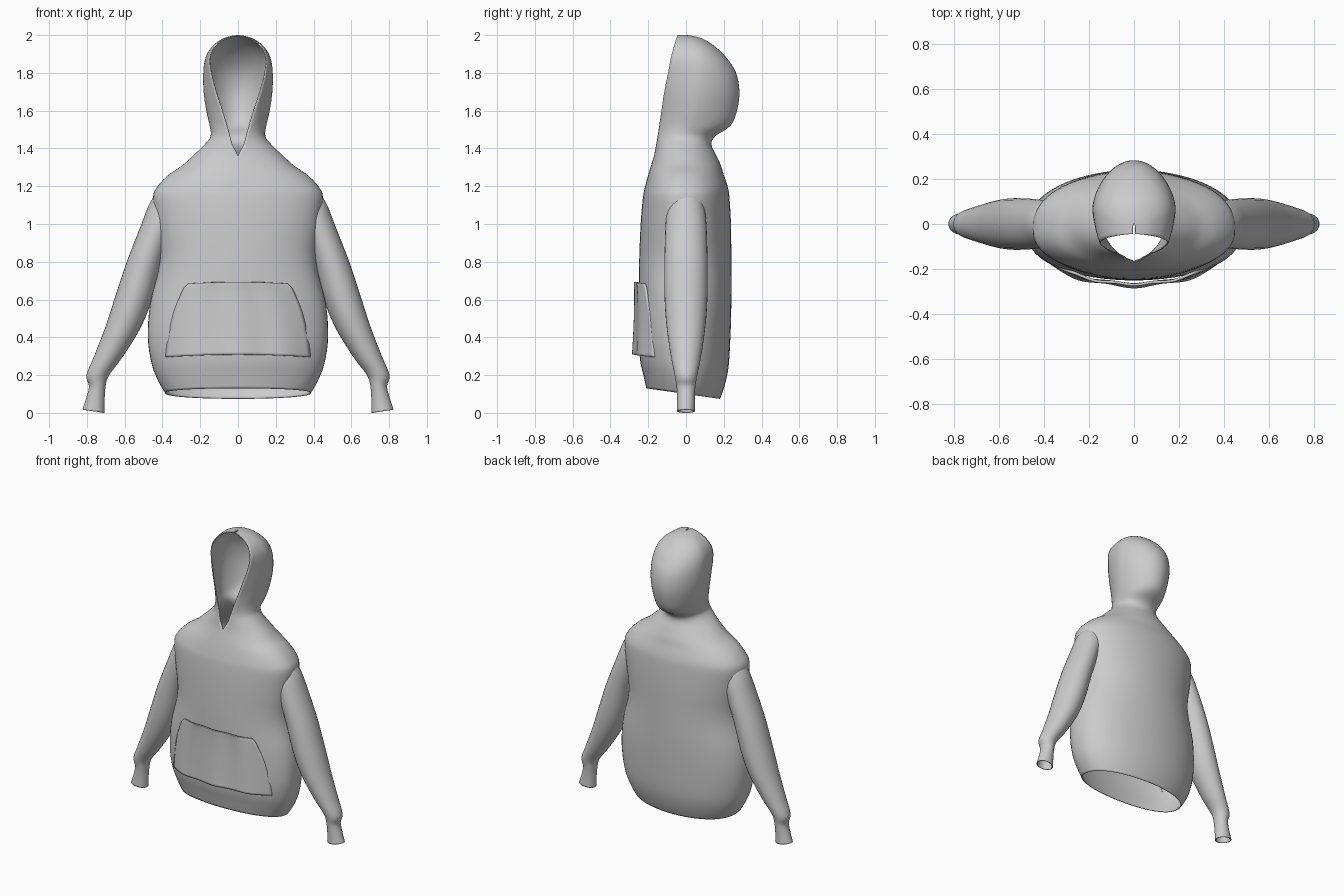
import bpy
import bmesh
from math import sin, cos, pi, asin

cube = bpy.data.objects.get("Cube")
if cube:
    bpy.data.objects.remove(cube)

cloth = bpy.data.materials.new("grey_cloth")
cloth.use_nodes = True
GREY = (0.6, 0.6, 0.6, 1)
cloth.diffuse_color = GREY
cloth.node_tree.nodes["Principled BSDF"].inputs["Base Color"].default_value = GREY


def spline(keys, steps):
    """Smooth Catmull-Rom rows through the key rows."""
    rows = []
    for i in range(len(keys) - 1):
        p0, p1 = keys[max(i - 1, 0)], keys[i]
        p2, p3 = keys[i + 1], keys[min(i + 2, len(keys) - 1)]
        for s in range(steps):
            t = s / steps
            rows.append([b + 0.5 * t * (c - a + t * (2 * a - 5 * b + 4 * c - d
                         + t * (3 * (b - c) + d - a)))
                         for a, b, c, d in zip(p0, p1, p2, p3)])
    rows.append(list(keys[-1]))
    return rows


def loft(name, rows, thickness, mirror=False):
    """Skin rows of points into a thin smooth cloth shell."""
    bm = bmesh.new()
    grid = [[bm.verts.new(p) for p in row] for row in rows]
    for lo, hi in zip(grid, grid[1:]):
        for i in range(len(lo) - 1):
            bm.faces.new((lo[i], hi[i], hi[i + 1], lo[i + 1]))
    bmesh.ops.remove_doubles(bm, verts=bm.verts, dist=0.0002)
    mesh = bpy.data.meshes.new(name)
    bm.to_mesh(mesh)
    bm.free()
    mesh.materials.append(cloth)
    obj = bpy.data.objects.new(name, mesh)
    bpy.context.collection.objects.link(obj)
    if mirror:
        obj.modifiers.new("Mirror", "MIRROR").use_mirror_merge = False
    obj.modifiers.new("Solidify", "SOLIDIFY").thickness = thickness
    bpy.ops.object.select_all(action="DESELECT")
    obj.select_set(True)
    bpy.context.view_layer.objects.active = obj
    bpy.ops.object.shade_smooth_by_angle(angle=0.9)
    return obj


# Torso and hood: height, half width, front y, back y, opening half width, roundness
body_keys = [
    (0.10, 0.385, -0.21, 0.18, 0, 0.85),
    (0.17, 0.425, -0.225, 0.205, 0, 0.85),
    (0.26, 0.458, -0.243, 0.225, 0, 0.85),
    (0.40, 0.477, -0.25, 0.235, 0, 0.85),
    (0.58, 0.465, -0.25, 0.24, 0, 0.85),
    (0.80, 0.415, -0.248, 0.24, 0, 0.85),
    (1.00, 0.435, -0.24, 0.238, 0, 0.85),
    (1.14, 0.45, -0.228, 0.23, 0, 0.85),
    (1.20, 0.425, -0.216, 0.22, 0, 0.85),
    (1.26, 0.368, -0.20, 0.20, 0, 0.9),
    (1.31, 0.295, -0.185, 0.185, 0, 0.95),
    (1.36, 0.24, -0.17, 0.162, 0, 1),
    (1.42, 0.178, -0.158, 0.135, 0.03, 1),
    (1.465, 0.145, -0.15, 0.155, 0.043, 1),
    (1.52, 0.15, -0.142, 0.235, 0.06, 1.1),
    (1.60, 0.168, -0.13, 0.27, 0.085, 1.2),
    (1.70, 0.182, -0.115, 0.283, 0.118, 1.2),
    (1.80, 0.184, -0.095, 0.265, 0.145, 1.2),
    (1.88, 0.172, -0.08, 0.215, 0.152, 1.1),
    (1.94, 0.137, -0.064, 0.153, 0.125, 1),
    (1.98, 0.083, -0.052, 0.09, 0.075, 1),
    (1.996, 0.035, -0.046, 0.035, 0.03, 1),
    (2.0, 0.006, -0.044, 0.0, 0.005, 1),
]


def body_ring(z, w, front, back, gap, power, segments=64):
    gap = min(max(gap, 0), 0.98 * w)
    end = pi - asin(gap / w)
    mid = front + 0.45 * (back - front)
    reach = (mid - front) / abs(cos(end)) ** power
    ring = []
    for i in range(segments + 1):
        a = end * (2 * i / segments - 1)
        c = abs(cos(a)) ** power
        y = mid + (back - mid) * c if cos(a) > 0 else mid - reach * c
        tilt = 0.17 * max(0, 1 - z / 0.35) ** 0.5 * -y    # hem dips at the back
        ring.append((w * sin(a), y, z + tilt))
    return ring


loft("torso_and_hood", [body_ring(*r) for r in spline(body_keys, 4)], 0.006)

# Sleeves: height, centre x, half width, half depth
sleeve_keys = [
    (1.17, 0.36, 0.07, 0.075),
    (1.10, 0.382, 0.09, 0.095),
    (1.00, 0.42, 0.091, 0.108),
    (0.80, 0.494, 0.095, 0.114),
    (0.60, 0.555, 0.1, 0.113),
    (0.45, 0.61, 0.094, 0.102),
    (0.30, 0.685, 0.077, 0.08),
    (0.20, 0.742, 0.06, 0.06),
    (0.14, 0.745, 0.044, 0.05),
    (0.07, 0.755, 0.049, 0.047),
    (0.0, 0.766, 0.058, 0.048),
]


def sleeve_ring(z, x, w, d, segments=32):
    angles = [2 * pi * i / segments for i in range(segments + 1)]
    lift = 0.15 * max(0, 1 - z / 0.15)    # cuff edge rises outward
    return [(x + w * cos(a), d * sin(a), z + lift * w * (1 + cos(a))) for a in angles]


loft("sleeves", [sleeve_ring(*r) for r in spline(sleeve_keys, 5)], 0.006, mirror=True)

# Front pocket: height, half width, bulge
pocket_keys = [
    (0.295, 0.385, 0.026),
    (0.40, 0.372, 0.02),
    (0.53, 0.342, 0.015),
    (0.63, 0.302, 0.014),
    (0.665, 0.284, 0.015),
    (0.685, 0.262, 0.016),
]


def pocket_row(z, w, bulge, segments=40):
    row = []
    for i in range(segments + 1):
        u = 1 - 2 * i / segments
        x = w * u
        torso = -0.25 * (1 - (x / 0.475) ** 2) ** 0.425
        off = 0.01 + bulge * (1 - u ** 4) * (0.75 + 0.25 * cos(3 * pi * u))
        row.append((x, torso - off, z + 0.015 * (1 - u * u) * (1.2 - z)))
    return row


loft("front_pocket", [pocket_row(*r) for r in spline(pocket_keys, 5)], 0.012)
